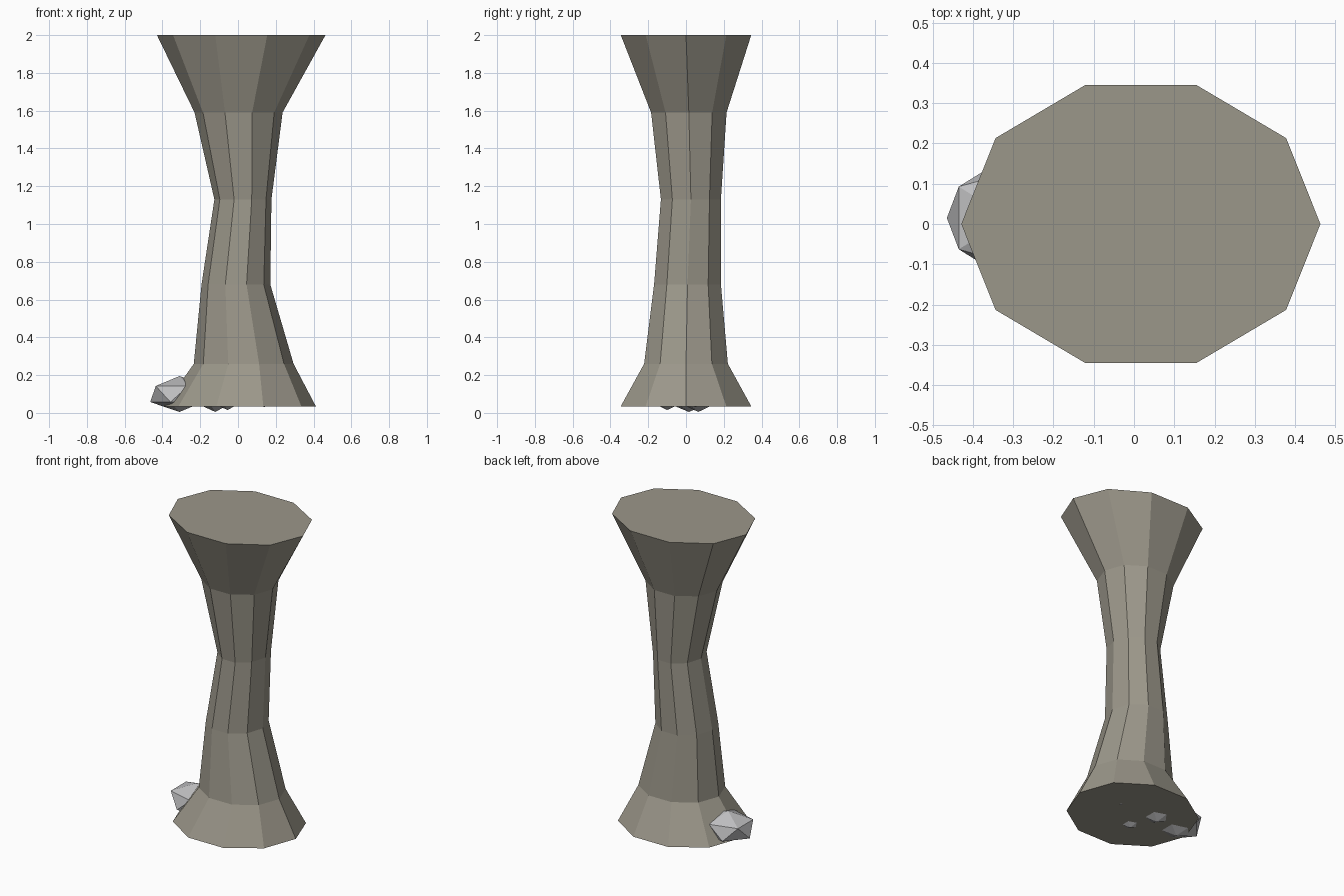
import bpy, bmesh, math

if "Cube" in bpy.data.objects:
    bpy.data.objects.remove(bpy.data.objects["Cube"])


def material(name, rgb):
    m = bpy.data.materials.new(name)
    m.diffuse_color = (*rgb, 1)
    m.use_nodes = True
    m.node_tree.nodes["Principled BSDF"].inputs["Base Color"].default_value = m.diffuse_color
    return m


stone = material("warm_grey_stone", (0.33, 0.31, 0.255))
rubble = material("light_grey_rock", (0.52, 0.52, 0.53))


def add_object(name, bm, mat):
    bmesh.ops.recalc_face_normals(bm, faces=bm.faces)
    me = bpy.data.meshes.new(name)
    bm.to_mesh(me)
    bm.free()
    me.materials.append(mat)
    ob = bpy.data.objects.new(name, me)
    bpy.context.collection.objects.link(ob)
    return ob


# Ten-sided rock column: height, centre x, centre y, radius x, radius y
RINGS = [
    (0.035, 0.010, 0.000, 0.402, 0.363),
    (0.26, 0.030, 0.000, 0.264, 0.233),
    (0.68, -0.011, 0.008, 0.182, 0.186),
    (1.13, 0.026, 0.026, 0.151, 0.167),
    (1.59, 0.003, 0.015, 0.233, 0.210),
    (2.00, 0.017, 0.000, 0.446, 0.363),
]
SIDES = 10
bm = bmesh.new()
loops = []
for z, cx, cy, rx, ry in RINGS:
    loops.append([bm.verts.new((cx + rx * math.cos(math.tau * i / SIDES),
                                cy + ry * math.sin(math.tau * i / SIDES), z))
                  for i in range(SIDES)])
for low, high in zip(loops, loops[1:]):
    for i in range(SIDES):
        j = (i + 1) % SIDES
        bm.faces.new((low[i], low[j], high[j], high[i]))
bm.faces.new(loops[0][::-1])
bm.faces.new(loops[-1])
add_object("rock_column", bm, stone)

# Flattened rocks around and under the foot: centre, radii
ROCKS = [
    ("side_rock", (-0.31, 0.015, 0.10), (0.173, 0.148, 0.095)),
    ("base_rock_front", (-0.055, -0.10, 0.105), (0.12, 0.12, 0.09)),
    ("base_rock_back", (-0.12, 0.065, 0.10), (0.13, 0.13, 0.095)),
    ("base_rock_right", (0.14, 0.05, 0.11), (0.10, 0.10, 0.08)),
]
for name, centre, radii in ROCKS:
    bm = bmesh.new()
    bmesh.ops.create_icosphere(bm, subdivisions=1, radius=1)
    bmesh.ops.scale(bm, vec=radii, verts=bm.verts)
    bmesh.ops.translate(bm, vec=centre, verts=bm.verts)
    add_object(name, bm, rubble)
